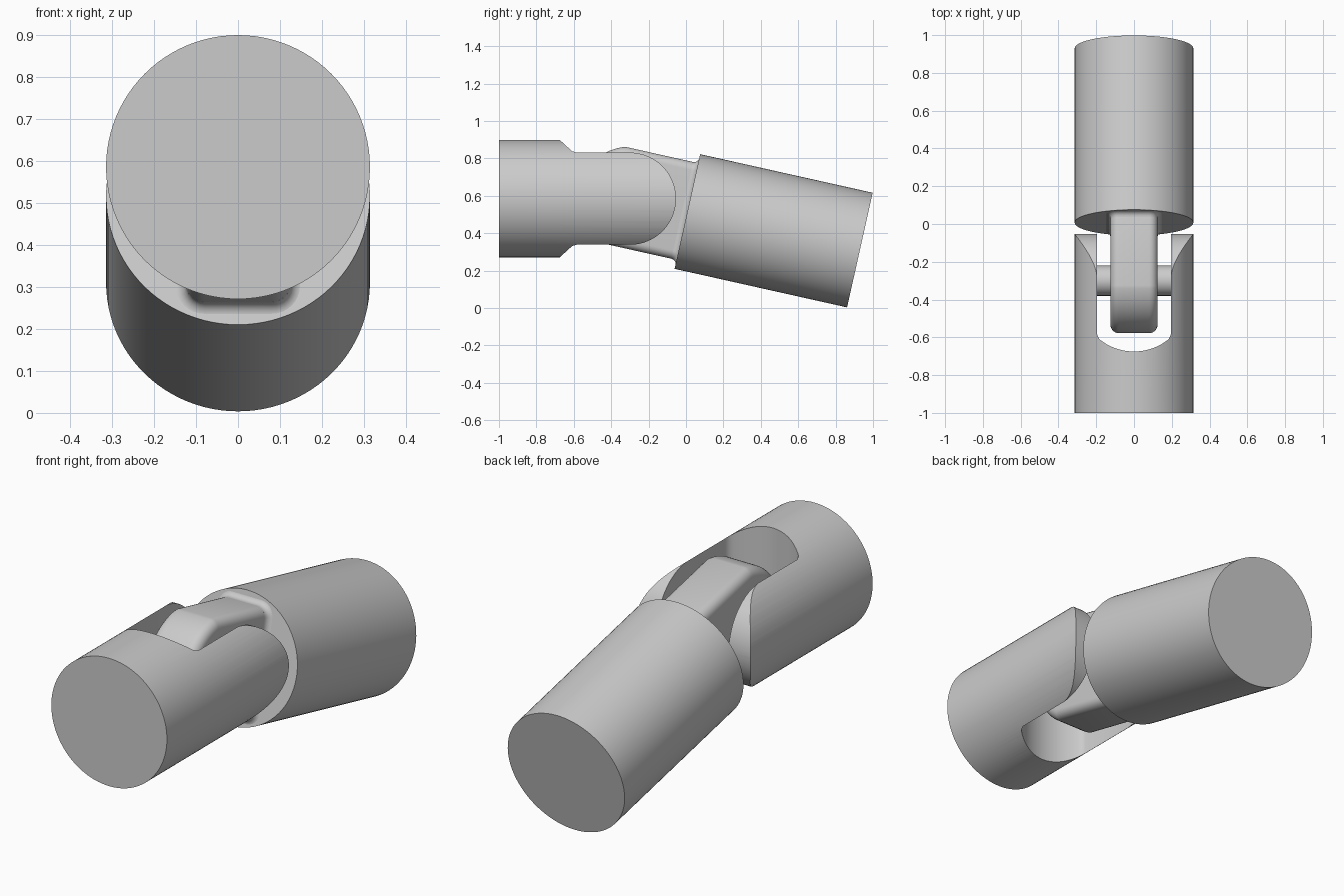
import bpy, bmesh, math
from mathutils import Matrix, Vector

cube = bpy.data.objects.get("Cube")
if cube:
    bpy.data.objects.remove(cube)

R = 0.314                              # shaft radius
GAP = 0.195                            # half width of the fork slot
PIVOT = Vector((0, -0.30, 0.585))
TILT = math.radians(-12.6)
ALONG_Y = Matrix.Rotation(math.radians(-90), 4, 'X')
ALONG_X = Matrix.Rotation(math.radians(90), 4, 'Y')

steel = bpy.data.materials.new("grey steel")
GREY = (0.6, 0.6, 0.6, 1)
steel.diffuse_color = GREY
steel.use_nodes = True
steel.node_tree.nodes["Principled BSDF"].inputs["Base Color"].default_value = GREY


def make(name, bm):
    bmesh.ops.recalc_face_normals(bm, faces=bm.faces)
    mesh = bpy.data.meshes.new(name)
    bm.to_mesh(mesh)
    bm.free()
    mesh.materials.append(steel)
    ob = bpy.data.objects.new(name, mesh)
    bpy.context.collection.objects.link(ob)
    return ob


def loft(name, loops):
    """Skin a stack of equal-length point loops and cap both ends."""
    bm = bmesh.new()
    rings = [[bm.verts.new(p) for p in loop] for loop in loops]
    n = len(rings[0])
    for a, b in zip(rings, rings[1:]):
        for i in range(n):
            j = (i + 1) % n
            bm.faces.new((a[i], a[j], b[j], b[i]))
    bm.faces.new(rings[0])
    bm.faces.new(rings[-1])
    return make(name, bm)


def rod(name, radius, start, end, turn, sides=96):
    bm = bmesh.new()
    place = turn @ Matrix.Translation((0, 0, (start + end) / 2))
    bmesh.ops.create_cone(bm, cap_ends=True, segments=sides, radius1=radius,
                          radius2=radius, depth=end - start, matrix=place)
    return make(name, bm)


def arc(cx, cy, r, a0, a1, steps):
    angles = [a0 + (a1 - a0) * i / steps for i in range(steps + 1)]
    return [(cx + r * math.cos(a), cy + r * math.sin(a)) for a in angles]


def cut(ob, cutter, operation):
    cutter.hide_render = True
    mod = ob.modifiers.new("cut", 'BOOLEAN')
    mod.object, mod.operation, mod.solver = cutter, operation, 'EXACT'
    bpy.context.view_layer.objects.active = ob
    bpy.ops.object.modifier_apply(modifier=mod.name)
    bpy.data.objects.remove(cutter)


# Fork: round shaft with an open slot and rounded arm tips (pivot at origin)
fork = rod("fork_shaft", R, -0.70, 0.30, ALONG_Y)

floor_r, floor_y = 0.291, -0.084
half = math.asin(0.185 / floor_r)
down = -math.pi / 2
slot = [(GAP, 0.5), (GAP, -0.285)]
slot += arc(0, floor_y, floor_r, down + half, down - half, 24)
slot += [(-GAP, -0.285), (-GAP, 0.5)]
cut(fork, loft("slot_cutter", [[(x, y, z) for x, y in slot] for z in (-0.5, 0.5)]),
    'DIFFERENCE')

tip = [(-0.9, -0.4), (0, -0.4)]
tip += arc(0, 0, 0.2465, -math.pi / 2, math.pi / 2, 48)
tip += [(0, 0.4), (-0.9, 0.4)]
cut(fork, loft("tip_cutter", [[(x, y, z) for y, z in tip] for x in (-0.5, 0.5)]),
    'INTERSECT')

# Cross pin joining the fork arms and the tongue
pin = rod("cross_pin", 0.08, -0.303, 0.303, ALONG_X, 48)

# Tilted shaft
shaft = rod("tilted_shaft", R, 0.315, 1.26, ALONG_Y)


# Tongue: rounded slab with softened side edges
def tongue_outline(inset):
    r, h = 0.278 - inset, 0.265 - inset
    a = math.asin(h / r)
    pts = arc(0, 0, r, math.pi - a, math.pi + a, 40)
    return [(0.33, h)] + pts + [(0.33, -h)]


EDGE, WIDTH = 0.045, 0.125
quarter = [math.pi / 2 * i / 6 for i in range(7)]
half_stack = [(WIDTH - EDGE + EDGE * math.cos(t), EDGE * (1 - math.sin(t)))
              for t in reversed(quarter)]
stack = [(-x, i) for x, i in half_stack] + [(x, i) for x, i in reversed(half_stack)]
stack = sorted(stack)
tongue = loft("tongue", [[(x, y, z) for y, z in tongue_outline(i)] for x, i in stack])


# Fillet where the tongue meets the shaft face
def rounded_rectangle(grow):
    pts = []
    for k, (sx, sz) in enumerate(((1, 1), (-1, 1), (-1, -1), (1, -1))):
        start = k * math.pi / 2
        pts += arc(sx * (WIDTH - EDGE), sz * (0.265 - EDGE), EDGE + grow,
                   start, start + math.pi / 2, 8)
    return pts


FILLET = 0.03
root = loft("tongue_root_fillet", [
    [(x, 0.316 - FILLET * (1 - math.sin(t)), z)
     for x, z in rounded_rectangle(FILLET * (1 - math.cos(t)))] for t in quarter])

# Place everything around the pivot
for ob in (fork, pin, shaft, tongue, root):
    ob.location = PIVOT
for ob in (shaft, tongue, root):
    ob.rotation_euler.x = TILT

# Smooth the round surfaces, keep real edges sharp
for ob in (fork, pin, shaft, tongue, root):
    bpy.ops.object.select_all(action='DESELECT')
    ob.select_set(True)
    bpy.context.view_layer.objects.active = ob
    bpy.ops.object.shade_smooth_by_angle(angle=math.radians(30))
